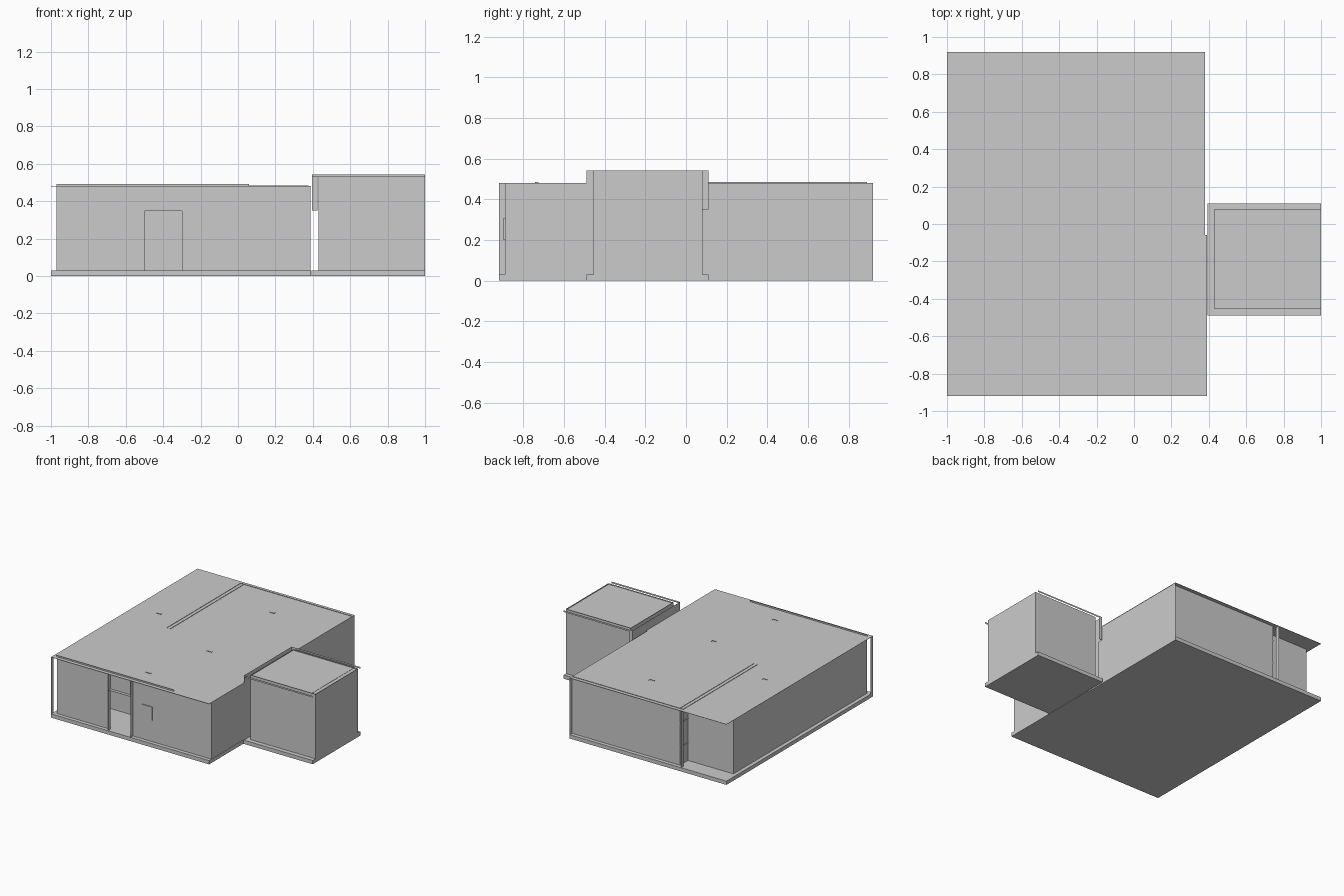
import bpy, bmesh

if "Cube" in bpy.data.objects:
    bpy.data.objects.remove(bpy.data.objects["Cube"])

grey = bpy.data.materials.new("plain_grey")
grey.diffuse_color = (0.6, 0.6, 0.6, 1)
grey.use_nodes = True
grey.node_tree.nodes["Principled BSDF"].inputs["Base Color"].default_value = grey.diffuse_color


def finish(name, bm):
    me = bpy.data.meshes.new(name)
    bm.to_mesh(me)
    bm.free()
    me.materials.append(grey)
    ob = bpy.data.objects.new(name, me)
    bpy.context.collection.objects.link(ob)
    return ob


def box(name, x0, x1, y0, y1, z0, z1):
    bm = bmesh.new()
    bmesh.ops.create_cube(bm, size=1)
    for v in bm.verts:
        v.co.x = x0 if v.co.x < 0 else x1
        v.co.y = y0 if v.co.y < 0 else y1
        v.co.z = z0 if v.co.z < 0 else z1
    return finish(name, bm)


def prism(name, outline, z0, z1):
    bm = bmesh.new()
    lo = [bm.verts.new((x, y, z0)) for x, y in outline]
    hi = [bm.verts.new((x, y, z1)) for x, y in outline]
    bm.faces.new(lo[::-1])
    bm.faces.new(hi)
    n = len(outline)
    for i in range(n):
        j = (i + 1) % n
        bm.faces.new((lo[i], lo[j], hi[j], hi[i]))
    return finish(name, bm)


def wall_run(name, path, z0, z1):
    """Upright sheet that follows a path of points."""
    bm = bmesh.new()
    lo = [bm.verts.new((x, y, z0)) for x, y in path]
    hi = [bm.verts.new((x, y, z1)) for x, y in path]
    for i in range(len(path) - 1):
        bm.faces.new((lo[i], lo[i + 1], hi[i + 1], hi[i]))
    return finish(name, bm)


FLOOR, DOOR, TOP, ROOF = 0.03, 0.35, 0.479, 0.481
ANNEX_TOP = 0.543

# floor slabs and main roof share the stepped right edge
plan = [(-1, -0.92), (0.39, -0.92), (0.39, -0.06), (0.38, -0.06), (0.38, 0.92), (-1, 0.92)]
prism("main_floor", plan, 0, FLOOR)
prism("main_roof", plan, TOP, ROOF)
box("annex_floor", 0.392, 1, -0.49, 0.11, 0, FLOOR)

# main walls: from the front door round to the front door, with the back porch recess
wall_run("main_walls", [(-0.3, -0.89), (0.388, -0.89), (0.388, -0.06), (0.378, -0.06),
                        (0.378, 0.89), (-0.57, 0.89), (-0.57, 0.79), (-0.97, 0.79),
                        (-0.97, -0.89), (-0.5, -0.89)], FLOOR, TOP)
wall_run("door_lintel", [(-0.5, -0.89), (-0.3, -0.89)], DOOR, TOP)

# front door jambs and head, projecting from the wall
for side, x in (("left", -0.5), ("right", -0.3)):
    wall_run(f"{side}_door_jamb", [(x, -0.92), (x, -0.89)], FLOOR, TOP)
box("door_head", -0.5, -0.3, -0.915, -0.89, DOOR - 0.001, DOOR + 0.001)

# corner returns of the outer wall skin
wall_run("front_left_return", [(-1, -0.92), (-1, -0.89)], FLOOR, TOP)
wall_run("back_right_return", [(0.379, 0.89), (0.379, 0.92)], FLOOR, TOP)
wall_run("porch_return", [(-0.6, 0.89), (-0.6, 0.92)], FLOOR, TOP)

# thin upstands along the roof
wall_run("front_roof_upstand", [(-0.97, -0.891), (0.06, -0.891)], TOP, 0.493)
wall_run("back_roof_upstand", [(-0.6, 0.891), (0.378, 0.891)], TOP, 0.484)
for i, x in enumerate((-0.6, -0.57)):
    wall_run(f"partition_upstand_{i}", [(x, -0.04), (x, 0.89)], TOP, 0.484)

# inner partitions
box("long_partition", -0.6, -0.57, -0.04, 0.785, FLOOR, TOP)
box("hall_partition", -0.965, -0.3, -0.6, -0.57, FLOOR, TOP)

# annex body with the roof set between the wall skins
wall_run("annex_walls", [(0.43, -0.455), (1, -0.455), (1, 0.08), (0.43, 0.08),
                         (0.43, -0.455)], FLOOR, ANNEX_TOP)
prism("annex_roof", [(0.43, -0.455), (0.96, -0.455), (0.96, 0.08), (0.43, 0.08)], 0.534, 0.536)
prism("annex_roof_edge", [(0.96, -0.455), (1, -0.455), (1, 0.08), (0.96, 0.08)], 0.532, 0.534)

# annex left skin, open below door height at its back end
wall_run("annex_left_skin", [(0.395, -0.49), (0.395, 0.075)], FLOOR, ANNEX_TOP)
wall_run("annex_left_skin_end", [(0.395, 0.075), (0.395, 0.11), (0.425, 0.11)], DOOR, ANNEX_TOP)
for side, y in (("front", -0.49), ("back", 0.11)):
    wall_run(f"annex_{side}_lip", [(0.395, y), (1, y)], 0.53, ANNEX_TOP)

# small lamp fittings showing through the roof
for i, (x, y) in enumerate([(-0.79, 0.13), (-0.13, 0.61), (-0.12, -0.19), (-0.27, -0.74)]):
    box(f"lamp_bar_{i}", x - 0.022, x + 0.022, y - 0.002, y + 0.002, ROOF, ROOF + 0.003)
    box(f"lamp_stub_{i}", x + 0.018, x + 0.022, y, y + 0.015, ROOF, ROOF + 0.003)

# bracket on the front wall
box("bracket_top", -0.22, -0.13, -0.897, -0.89, 0.297, 0.307)
box("bracket_leg", -0.142, -0.13, -0.897, -0.89, 0.2, 0.297)

# hinges on the porch side wall
for i, z in enumerate((0.17, 0.36)):
    box(f"porch_hinge_{i}", -0.575, -0.57, 0.79, 0.89, z, z + 0.006)
